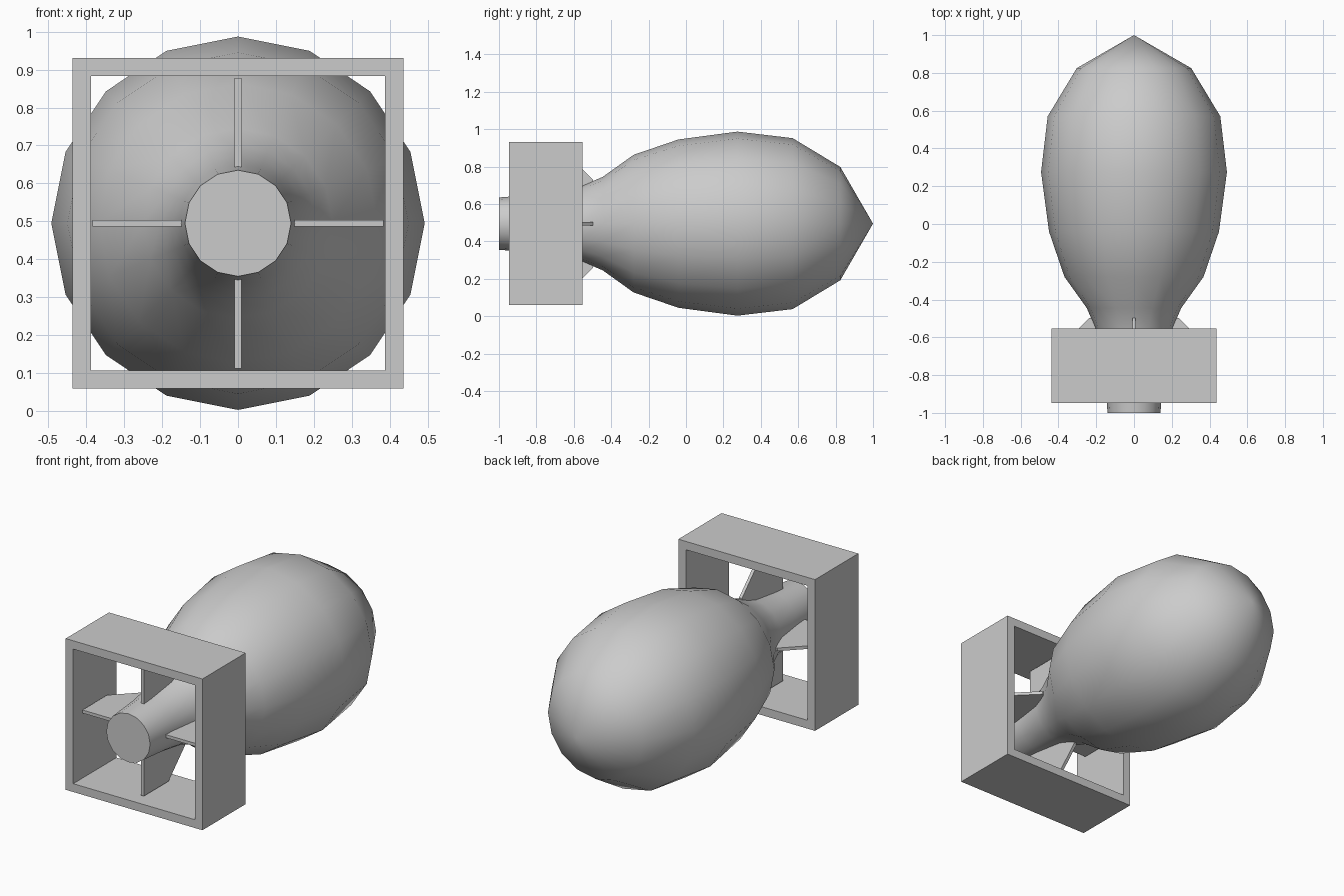
import bpy, bmesh, math
from mathutils import Matrix, Vector

if "Cube" in bpy.data.objects:
    bpy.data.objects.remove(bpy.data.objects["Cube"])

CZ = 0.495      # height of the long axis
SIDES = 16


def make_object(name, bm, smooth=False):
    bmesh.ops.recalc_face_normals(bm, faces=bm.faces)
    mesh = bpy.data.meshes.new(name)
    bm.to_mesh(mesh)
    bm.free()
    ob = bpy.data.objects.new(name, mesh)
    ob.location.z = CZ
    bpy.context.collection.objects.link(ob)
    if smooth:
        bpy.ops.object.select_all(action='DESELECT')
        ob.select_set(True)
        bpy.context.view_layer.objects.active = ob
        bpy.ops.object.shade_smooth_by_angle(angle=math.radians(45))
    return ob


def extrude_solid(bm, face, offset):
    ext = bmesh.ops.extrude_face_region(bm, geom=[face], use_keep_orig=True)
    verts = [g for g in ext["geom"] if isinstance(g, bmesh.types.BMVert)]
    bmesh.ops.translate(bm, vec=offset, verts=verts)


# Body: (y, radius) profile turned around the y axis
profile = [(-1.0, 0.14), (-0.8, 0.155), (-0.62, 0.18), (-0.55, 0.205),
           (-0.445, 0.25), (-0.28, 0.368), (-0.04, 0.45), (0.275, 0.492),
           (0.57, 0.457), (0.825, 0.303)]
bm = bmesh.new()
rings = []
for y, r in profile:
    angles = [2 * math.pi * i / SIDES for i in range(SIDES)]
    rings.append([bm.verts.new((r * math.cos(a), y, r * math.sin(a))) for a in angles])
for a, b in zip(rings, rings[1:]):
    for i in range(SIDES):
        j = (i + 1) % SIDES
        bm.faces.new((a[i], a[j], b[j], b[i]))
nose = bm.verts.new((0, 1, 0))
for i in range(SIDES):
    bm.faces.new((rings[-1][i], rings[-1][(i + 1) % SIDES], nose))
bm.faces.new(rings[0])
make_object("body", bm, smooth=True)

# Square tail frame: open box made of four mitred walls
OUT, INN, Y0, Y1 = 0.436, 0.388, -0.947, -0.553
corners = [(-1, -1), (1, -1), (1, 1), (-1, 1)]
bm = bmesh.new()
loops = [[bm.verts.new((sx * r, y, sz * r)) for sx, sz in corners]
         for r, y in ((OUT, Y0), (OUT, Y1), (INN, Y1), (INN, Y0))]
for k in range(4):
    a, b = loops[k], loops[(k + 1) % 4]
    for i in range(4):
        j = (i + 1) % 4
        bm.faces.new((a[i], a[j], b[j], b[i]))
make_object("tail_frame", bm)

# Four tail fins with a sloped leading edge
outline = [(0.13, -0.87), (0.383, -0.87), (0.383, -0.645), (0.235, -0.497), (0.2, -0.497)]
for n, name in enumerate(("right", "top", "left", "bottom")):
    bm = bmesh.new()
    face = bm.faces.new([bm.verts.new((r, y, -0.009)) for r, y in outline])
    extrude_solid(bm, face, Vector((0, 0, 0.018)))
    bmesh.ops.rotate(bm, verts=bm.verts, cent=(0, 0, 0),
                     matrix=Matrix.Rotation(-n * math.pi / 2, 3, 'Y'))
    make_object("fin_" + name, bm)
